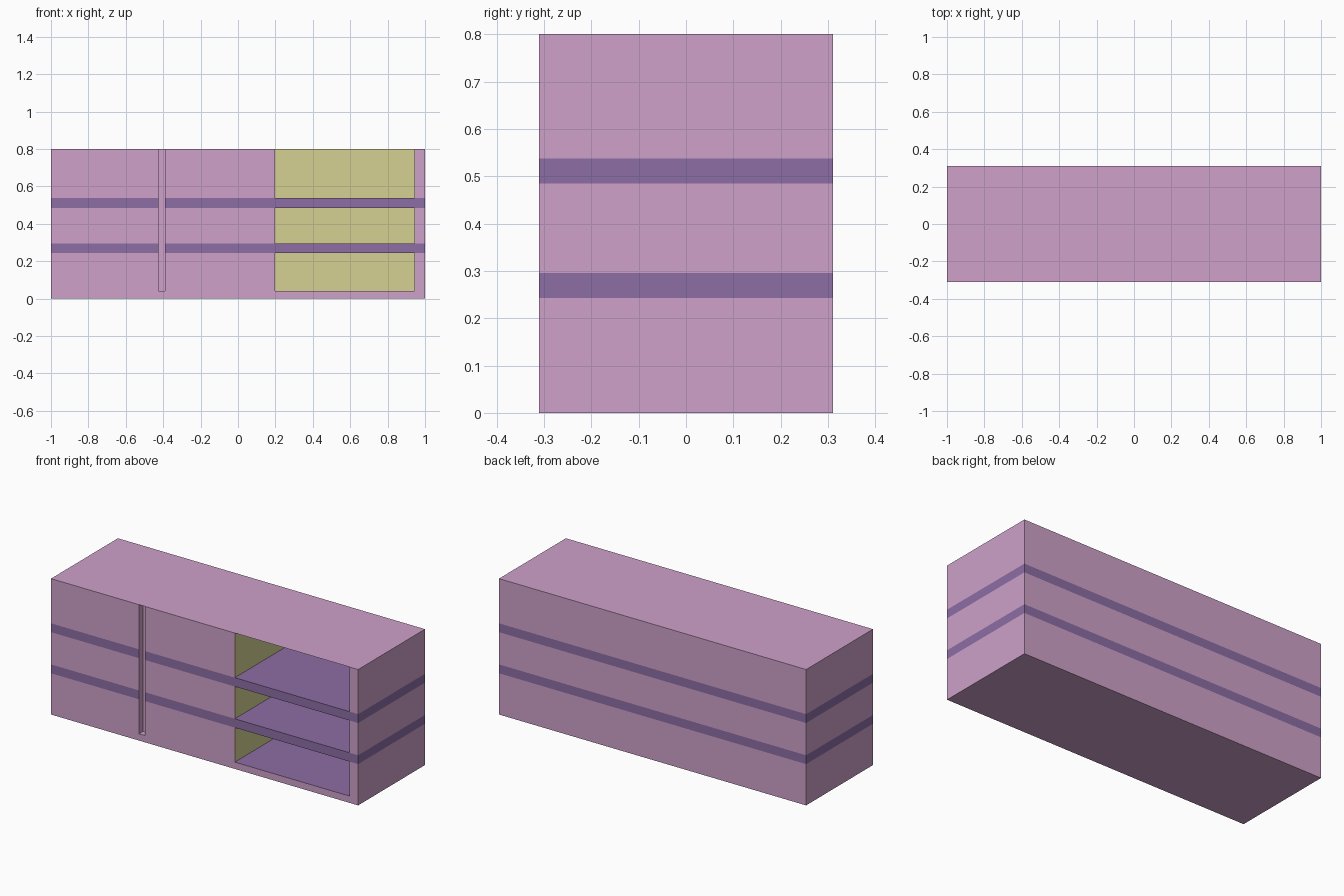
import bpy, bmesh

if "Cube" in bpy.data.objects:
    bpy.data.objects.remove(bpy.data.objects["Cube"])

# Overall sizes
X, Y, H = 1.0, 0.311, 0.8
BASE = 0.04
LEVELS = [BASE, 0.243, 0.295, 0.485, 0.537, H]
OPEN_L, OPEN_R, OPEN_BACK = 0.197, 0.944, 0.26
SLOT_L, SLOT_R, SLOT_BACK = -0.426, -0.389, -0.275


def material(name, rgb):
    m = bpy.data.materials.new(name)
    m.diffuse_color = [(c / 255) ** 2.2 for c in rgb] + [1]
    m.use_nodes = True
    m.node_tree.nodes["Principled BSDF"].inputs["Base Color"].default_value = m.diffuse_color
    return m


MATS = [material("pink", (205, 160, 200)),
        material("purple", (139, 109, 163)),
        material("olive", (213, 208, 146))]
PINK, PURPLE, OLIVE = 0, 1, 2


def finish(bm, name):
    mesh = bpy.data.meshes.new(name)
    bm.to_mesh(mesh)
    bm.free()
    for m in MATS:
        mesh.materials.append(m)
    obj = bpy.data.objects.new(name, mesh)
    bpy.context.collection.objects.link(obj)
    return obj


def quad(bm, pts, mat):
    bm.faces.new([bm.verts.new(p) for p in pts]).material_index = mat


def flat(bm, x0, x1, y0, y1, z, mat, up=True):
    pts = [(x0, y0, z), (x1, y0, z), (x1, y1, z), (x0, y1, z)]
    quad(bm, pts if up else pts[::-1], mat)


def wall(bm, a, b, z0, z1, mat):
    quad(bm, [(*a, z0), (*b, z0), (*b, z1), (*a, z1)], mat)


# Counter walls: plan outline with slot and open bay, bands flush on the outside
outline = [((-X, -Y), "outer"), ((SLOT_L, -Y), "slot"), ((SLOT_L, SLOT_BACK), "slot"),
           ((SLOT_R, SLOT_BACK), "slot"), ((SLOT_R, -Y), "outer"),
           ((OPEN_L, -Y), "bay"), ((OPEN_L, OPEN_BACK), "bay"),
           ((OPEN_R, OPEN_BACK), "bay"), ((OPEN_R, -Y), "outer"),
           ((X, -Y), "outer"), ((X, Y), "outer"), ((-X, Y), "outer")]
bm = bmesh.new()
for i, (a, kind) in enumerate(outline):
    b = outline[(i + 1) % len(outline)][0]
    for k in range(len(LEVELS) - 1):
        band = PURPLE if k % 2 else PINK
        mat = {"outer": band, "slot": PINK, "bay": OLIVE}[kind]
        wall(bm, a, b, LEVELS[k], LEVELS[k + 1], mat)
bmesh.ops.remove_doubles(bm, verts=bm.verts, dist=1e-5)
finish(bm, "counter_walls")

# Base plinth with the bay floor and slot floor
bm = bmesh.new()
corners = [(-X, -Y), (X, -Y), (X, Y), (-X, Y)]
for i, a in enumerate(corners):
    wall(bm, a, corners[(i + 1) % 4], 0, BASE, PINK)
flat(bm, -X, X, -Y, Y, 0, PINK, up=False)
flat(bm, OPEN_L, OPEN_R, -Y, OPEN_BACK, BASE, PURPLE)
flat(bm, SLOT_L, SLOT_R, -Y, SLOT_BACK, BASE, PINK)
bmesh.ops.remove_doubles(bm, verts=bm.verts, dist=1e-5)
finish(bm, "base")

# Thin counter top
bm = bmesh.new()
flat(bm, -X, X, -Y, Y, H, PINK)
finish(bm, "counter_top")

# Shelves in the open bay, level with the bands
for n, (z0, z1) in enumerate([LEVELS[1:3], LEVELS[3:5]], 1):
    bm = bmesh.new()
    flat(bm, OPEN_L, OPEN_R, -Y, OPEN_BACK, z1, PURPLE)
    flat(bm, OPEN_L, OPEN_R, -Y, OPEN_BACK, z0, PURPLE, up=False)
    wall(bm, (OPEN_L, -Y), (OPEN_R, -Y), z0, z1, PURPLE)
    bmesh.ops.remove_doubles(bm, verts=bm.verts, dist=1e-5)
    finish(bm, f"shelf_{n}")
